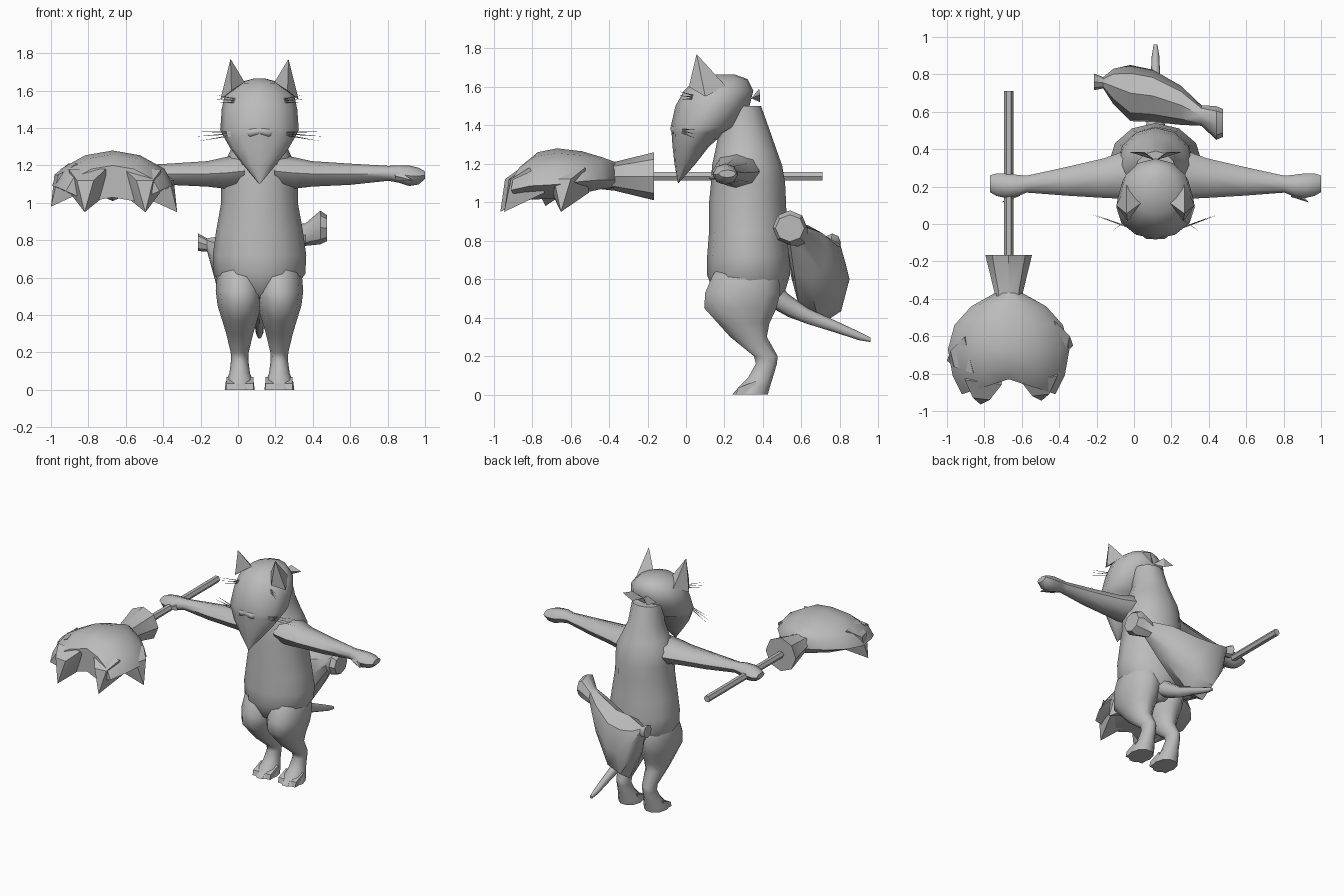
import bpy, bmesh, math
from mathutils import Vector

CX = 0.115  # centre line of the figure
grey = bpy.data.materials.new("grey")
grey.diffuse_color = (0.5, 0.5, 0.5, 1)


def finish(name, bm, angle=50):
    bmesh.ops.recalc_face_normals(bm, faces=bm.faces)
    me = bpy.data.meshes.new(name)
    bm.to_mesh(me)
    bm.free()
    me.materials.append(grey)
    ob = bpy.data.objects.new(name, me)
    bpy.context.collection.objects.link(ob)
    bpy.ops.object.select_all(action='DESELECT')
    ob.select_set(True)
    bpy.context.view_layer.objects.active = ob
    bpy.ops.object.shade_smooth_by_angle(angle=math.radians(angle))
    return ob


def skin(name, rings, angle=50):
    """Bridge rings of points and cap both ends."""
    bm = bmesh.new()
    rows = [[bm.verts.new(p) for p in ring] for ring in rings]
    n = len(rows[0])
    for a, b in zip(rows, rows[1:]):
        for i in range(n):
            j = (i + 1) % n
            bm.faces.new((a[i], a[j], b[j], b[i]))
    bm.faces.new(rows[0])
    bm.faces.new(rows[-1])
    bmesh.ops.remove_doubles(bm, verts=bm.verts, dist=0.0005)
    return finish(name, bm, angle)


def loft(name, axis, rings, n=10, angle=50):
    """Rings are (x, y, z, r1, r2), with radii in the two axes other than `axis`."""
    out = []
    for x, y, z, r1, r2 in rings:
        ring = []
        for i in range(n):
            t = 2 * math.pi * i / n
            c, s = r1 * math.cos(t), r2 * math.sin(t)
            ring.append({'x': (x, y + c, z + s), 'y': (x + c, y, z + s),
                         'z': (x + c, y + s, z)}[axis])
        out.append(ring)
    return skin(name, out, angle)


def hull(name, points, angle=30):
    bm = bmesh.new()
    for p in points:
        bm.verts.new(p)
    bmesh.ops.convex_hull(bm, input=bm.verts)
    return finish(name, bm, angle)


def spike(name, base, tip, r, n=4):
    a, b = Vector(base), Vector(tip)
    d = (b - a).normalized()
    u = d.cross(Vector((0, 0, 1))).normalized()
    v = d.cross(u)
    return hull(name, [a + r * (math.cos(k * math.tau / n) * u + math.sin(k * math.tau / n) * v)
                       for k in range(n)] + [b])


def upright(rings, cx=CX):
    """(z, half width, y front, y back) to ring data."""
    return [(cx, (f + b) / 2, z, w, (b - f) / 2) for z, w, f, b in rings]


# Torso and neck
loft("torso", 'z', upright([
    (0.44, 0.06, 0.26, 0.44), (0.52, 0.17, 0.15, 0.51), (0.62, 0.245, 0.11, 0.54),
    (0.72, 0.25, 0.11, 0.54), (0.85, 0.232, 0.12, 0.525), (1.0, 0.205, 0.12, 0.52),
    (1.1, 0.205, 0.13, 0.515), (1.19, 0.20, 0.135, 0.50), (1.26, 0.165, 0.15, 0.475),
    (1.36, 0.12, 0.17, 0.44), (1.5, 0.11, 0.18, 0.39)]), 12)

# Head with pointed chin beard
loft("head", 'z', upright([
    (1.10, 0.002, -0.042, -0.038), (1.2, 0.085, -0.06, 0.05), (1.29, 0.155, -0.07, 0.12),
    (1.36, 0.195, -0.075, 0.2), (1.39, 0.21, -0.08, 0.26), (1.5, 0.202, -0.055, 0.33),
    (1.58, 0.185, -0.01, 0.35), (1.64, 0.12, 0.05, 0.32), (1.665, 0.03, 0.16, 0.25)]), 12)

# Muzzle lip
loft("muzzle", 'x', [(CX - 0.1, -0.025, 1.38, 0.012, 0.01), (CX - 0.05, -0.055, 1.375, 0.025, 0.025),
                     (CX, -0.06, 1.385, 0.022, 0.022), (CX + 0.05, -0.055, 1.375, 0.025, 0.025),
                     (CX + 0.1, -0.025, 1.38, 0.012, 0.01)], 8)

for s, side in ((-1, "left"), (1, "right")):
    def X(d):
        return CX + s * d

    # Ear
    hull(side + "_ear", [(X(0.21), 0.10, 1.55), (X(0.08), 0.11, 1.645), (X(0.15), 0.015, 1.60),
                         (X(0.155), 0.21, 1.60), (X(0.155), 0.055, 1.77)])
    # Headband knot end
    hull(side + "_knot", [(X(0), 0.34, 1.54), (X(0.06), 0.38, 1.59), (X(0.14), 0.385, 1.56),
                          (X(0.06), 0.385, 1.52), (X(0.06), 0.365, 1.55)])
    # Whiskers and brow hairs
    for k in (-1, 0, 1):
        spike(side + "_whisker", (X(0.14), -0.02, 1.37 + 0.008 * k),
              (X(0.34 - 0.015 * abs(k)), 0.05, 1.355 + 0.025 * k), 0.005, 3)
        spike(side + "_brow_hair", (X(0.11), 0.05, 1.545 + 0.006 * k),
              (X(0.235), -0.04, 1.555 + 0.022 * k), 0.005, 3)
    # Arm and fist
    loft(side + "_arm", 'x', [
        (X(0.08), 0.27, 1.17, 0.13, 0.09), (X(0.18), 0.26, 1.16, 0.125, 0.085),
        (X(0.28), 0.245, 1.155, 0.105, 0.068), (X(0.48), 0.228, 1.153, 0.076, 0.057),
        (X(0.69), 0.213, 1.158, 0.045, 0.04), (X(0.74), 0.205, 1.155, 0.058, 0.046),
        (X(0.80), 0.205, 1.145, 0.066, 0.055), (X(0.85), 0.21, 1.143, 0.06, 0.045),
        (X(0.885), 0.215, 1.148, 0.045, 0.02)], 8)
    spike(side + "_thumb", (X(0.74), 0.17, 1.145), (X(0.82), 0.115, 1.12), 0.03, 5)
    # Thigh, shin and foot
    loft(side + "_leg", 'z', upright([
        (0.72, 0.08, 0.2, 0.45), (0.62, 0.12, 0.13, 0.49), (0.53, 0.128, 0.09, 0.5),
        (0.45, 0.118, 0.085, 0.48), (0.37, 0.093, 0.16, 0.44), (0.3, 0.072, 0.225, 0.425),
        (0.2, 0.048, 0.35, 0.48), (0.16, 0.046, 0.36, 0.475), (0.09, 0.055, 0.32, 0.455),
        (0.04, 0.075, 0.27, 0.44), (0.0, 0.08, 0.24, 0.43)], X(0.118 - 0.012)), 10)
    # Toes
    for k in (-1, 0, 1):
        hull(side + "_toe", [(X(0.105 + 0.05 * k + dx), y, z) for dx in (-0.022, 0.022)
                             for y, z in ((0.24 + 0.02 * abs(k), 0), (0.27, 0.035), (0.36, 0.07), (0.36, 0))])

# Tail
loft("tail", 'y', [(CX, 0.44, 0.54, 0.075, 0.085), (CX, 0.53, 0.465, 0.05, 0.06),
                   (CX, 0.63, 0.41, 0.034, 0.042), (CX, 0.76, 0.36, 0.027, 0.032),
                   (CX, 0.9, 0.305, 0.02, 0.022), (CX, 0.96, 0.285, 0.01, 0.012)], 8)

# Fish-shaped bag slung behind the hips
loft("bag", 'x', [
    (0.475, 0.54, 0.865, 0.075, 0.07), (0.44, 0.54, 0.868, 0.09, 0.09), (0.36, 0.58, 0.83, 0.055, 0.06),
    (0.25, 0.635, 0.74, 0.105, 0.14), (0.1, 0.685, 0.62, 0.14, 0.22),
    (-0.02, 0.70, 0.60, 0.15, 0.235), (-0.11, 0.735, 0.68, 0.095, 0.14),
    (-0.165, 0.755, 0.775, 0.03, 0.035), (-0.215, 0.76, 0.79, 0.045, 0.048)], 8, 40)

# Staff
PX = -0.67
loft("staff", 'y', [(PX, -0.4, 1.135, 0.025, 0.025), (PX, 0.71, 1.135, 0.025, 0.025)], 6)

# Great paw: flared cuff and arched pad
loft("paw_cuff", 'y', [(PX, -0.165, 1.135, 0.125, 0.125), (PX, -0.37, 1.135, 0.075, 0.075),
                       (PX, -0.46, 1.14, 0.12, 0.07)], 8, 40)
ARCH = [(-1, -0.25), (-0.85, 0.35), (-0.45, 0.83), (0, 1), (0.45, 0.83), (0.85, 0.35), (1, -0.25),
        (0.5, -0.75), (0, -0.55), (-0.5, -0.75)]
skin("paw_pad", [[(PX + w * a, y - 0.02 * abs(a) * k, zc + h * b) for a, b in ARCH]
                 for y, w, zc, h, k in ((-0.37, 0.075, 1.135, 0.075, 0), (-0.44, 0.2, 1.14, 0.095, 0),
                                        (-0.54, 0.29, 1.14, 0.125, 0), (-0.67, 0.325, 1.13, 0.15, 0),
                                        (-0.77, 0.3, 1.12, 0.14, 2), (-0.83, 0.25, 1.09, 0.11, 4))])

# Claws: wide root on the pad, tip hooked downward
for dx, y, z, in ((-0.33, -0.73, 0.98), (-0.15, -0.965, 0.95), (0.175, -0.945, 0.95), (0.345, -0.65, 0.95)):
    tip = Vector((PX + dx, y, z))
    inner = abs(dx) < 0.25
    out = Vector((0.12 if dx > 0 else -0.12, -1, 0)) if inner else Vector((1 if dx > 0 else -1, -0.25, 0))
    out.normalize()
    across = Vector((-out.y, out.x, 0))
    pts = [tip]
    for back, w, h in ((0.03, 0.045, 0.17), (0.12, 0.1, 0.23), (0.2, 0.1, 0.1), (0.1, 0.06, 0.08)):
        pts += [tip - out * back + across * w * k + Vector((0, 0, h)) for k in (-1, 1)]
    hull("claw", pts, 45)
